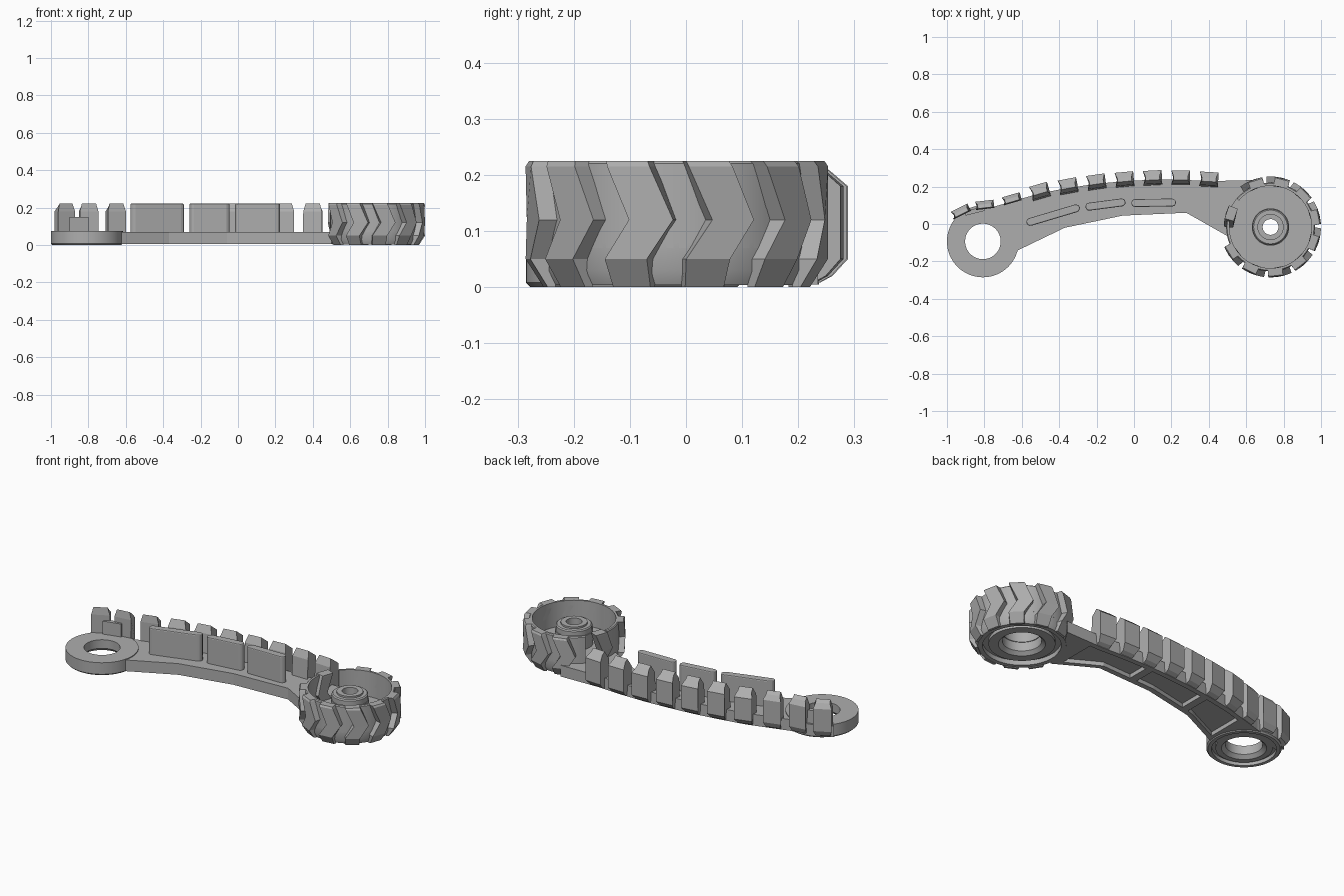
import bpy, bmesh, math
from mathutils import Vector

cube = bpy.data.objects.get("Cube")
if cube:
    bpy.data.objects.remove(cube)

GREY = (0.42, 0.42, 0.42, 1)
grey = bpy.data.materials.new("plain grey")
grey.use_nodes = True
grey.diffuse_color = GREY
grey.node_tree.nodes["Principled BSDF"].inputs["Base Color"].default_value = GREY


def loft(name, rings, loop=False, smooth=False):
    """Skin a row of equal rings, capping the ends unless it loops."""
    bm = bmesh.new()
    rows = [[bm.verts.new(p) for p in ring] for ring in rings]
    n = len(rows[0])
    pairs = list(zip(rows, rows[1:])) + ([(rows[-1], rows[0])] if loop else [])
    for a, b in pairs:
        for i in range(n):
            j = (i + 1) % n
            bm.faces.new((a[i], a[j], b[j], b[i]))
    if not loop:
        bm.faces.new(rows[0])
        bm.faces.new(rows[-1])
    bmesh.ops.recalc_face_normals(bm, faces=bm.faces)
    mesh = bpy.data.meshes.new(name)
    bm.to_mesh(mesh)
    bm.free()
    mesh.materials.append(grey)
    obj = bpy.data.objects.new(name, mesh)
    bpy.context.collection.objects.link(obj)
    if smooth:
        bpy.ops.object.select_all(action='DESELECT')
        obj.select_set(True)
        bpy.context.view_layer.objects.active = obj
        bpy.ops.object.shade_smooth_by_angle(angle=math.radians(30))
    return obj


def prism(name, outline, z0, z1):
    return loft(name, [[(x, y, z) for x, y in outline] for z in (z0, z1)])


def polar(centre, r, deg, z):
    a = math.radians(deg)
    return (centre[0] + r * math.cos(a), centre[1] + r * math.sin(a), z)


def lathe(name, centre, profile, start=0, sweep=360, steps=64):
    full = sweep == 360
    angles = [start + sweep * i / steps for i in range(steps if full else steps + 1)]
    rings = [[polar(centre, r, a, z) for r, z in profile] for a in angles]
    return loft(name, rings, loop=full, smooth=True)


def along(path, x):
    """Height and direction of a polyline at x."""
    for (x0, y0), (x1, y1) in zip(path, path[1:]):
        if x <= x1:
            break
    return y0 + (y1 - y0) * (x - x0) / (x1 - x0), Vector((x1 - x0, y1 - y0)).normalized()


# Arm edges
back_edge = [(-0.97, 0.03), (-0.87, 0.08), (-0.74, 0.095), (-0.5, 0.165), (-0.35, 0.193),
             (-0.2, 0.215), (-0.05, 0.229), (0.1, 0.237), (0.25, 0.237), (0.4, 0.229), (0.64, 0.235)]
front_edge = [(-0.63, -0.145), (-0.37, -0.02), (-0.06, 0.045), (0.28, 0.06), (0.5, -0.065)]
wheel_end = [(0.53, 0.02), (0.58, 0.14)]
ring_end = [(-0.67, -0.13), (-0.7, 0.0), (-0.81, 0.04), (-0.94, 0.0)]
arm = prism("arm", back_edge + wheel_end[::-1] + front_edge[::-1] + ring_end, 0.005, 0.07)

# Recessed panels under the arm
for x0, x1 in ((-0.6, -0.345), (-0.3, 0.05), (0.095, 0.46)):
    xs = [x0 + (x1 - x0) * i / 6 for i in range(7)]
    pocket = [(x, along(back_edge, x)[0] - 0.03) for x in xs]
    pocket += [(x, along(front_edge, x)[0] + 0.03) for x in reversed(xs)]
    cutter = prism("panel_cutter", pocket, -0.05, 0.028)
    cutter.hide_render = True
    cut = arm.modifiers.new("panel", 'BOOLEAN')
    cut.operation = 'DIFFERENCE'
    cut.solver = 'EXACT'
    cut.object = cutter
    bpy.context.view_layer.objects.active = arm
    bpy.ops.object.modifier_apply(modifier=cut.name)
    bpy.data.objects.remove(cutter)

# Mounting ring with grooved underside
lathe("mounting_ring", (-0.808, -0.093), [
    (0.192, 0.075), (0.192, 0.008), (0.184, 0), (0.165, 0), (0.165, 0.02), (0.145, 0.02),
    (0.145, 0.006), (0.115, 0.006), (0.095, 0.025), (0.095, 0.075)])

# Upright pads with rounded ends
for a, b in (((-0.575, 0.005), (-0.29, 0.09)), ((-0.26, 0.09), (-0.045, 0.118)),
             ((-0.015, 0.112), (0.225, 0.115))):
    a, b = Vector(a), Vector(b)
    t = (b - a).normalized()
    heading = math.degrees(math.atan2(t.y, t.x))
    r = 0.021
    outline = []
    for c, turn in ((b - t * r, -90), (a + t * r, 90)):
        outline += [polar(c, r, heading + turn + 30 * i, 0)[:2] for i in range(7)]
    pad = prism("upright_pad", outline, 0.06, 0.222)
    bevel = pad.modifiers.new("soft edge", 'BEVEL')
    bevel.width = 0.006
    bevel.segments = 2

# Track blocks along the back edge: (outward, height) profile
block = [(-0.03, 0.06), (0, 0.008), (0.022, 0.02), (0.049, 0.05), (0.049, 0.18),
         (0.018, 0.207), (-0.002, 0.222), (-0.022, 0.18)]
for x in [-0.92, -0.797] + [-0.65 + 0.15 * i for i in range(8)]:
    y, t = along(back_edge, x)
    n = Vector((-t.y, t.x))
    # The end blocks over the ring are thinner
    inside = -0.008 if x < -0.6 else -0.03
    outside = 0.036 if x < -0.6 else 0.049
    rings = []
    for side in (-1, 1):
        ring = []
        for d, z in block:
            half = 0.038 if z > 0.2 or z < 0.03 else 0.05
            d = min(max(d, inside), outside)
            p = Vector((x, y)) + n * d + t * side * half
            ring.append((p.x, p.y, z))
        rings.append(ring)
    loft("track_block", rings)

# Low web joining the two end blocks
prism("end_block_web", [(-0.9, 0.045), (-0.8, 0.07), (-0.8, 0.095), (-0.9, 0.07)], 0.06, 0.15)

# Wheel: base with bored hub, and open-topped wall
hub = (0.73, -0.016)
lathe("wheel_base", hub, [
    (0.237, 0.08), (0.237, 0.03), (0.225, 0.004), (0.2, 0.004), (0.2, 0.03), (0.17, 0.03),
    (0.17, 0.012), (0.12, 0.012), (0.1, 0.03), (0.1, 0.16), (0.042, 0.16), (0.042, 0.205),
    (0.07, 0.205), (0.07, 0.195), (0.09, 0.195), (0.096, 0.189), (0.096, 0.08)])
lathe("wheel_wall", hub, [
    (0.237, 0.07), (0.237, 0.22), (0.232, 0.225), (0.22, 0.225), (0.22, 0.07)],
    start=172, sweep=328)

# Chevron treads: height, outer radius, lean in degrees
levels = [(0, 0.238, 0), (0.05, 0.27, 0), (0.12, 0.27, 10), (0.215, 0.27, 1), (0.225, 0.264, 0)]


def tread(mid, inner, rows):
    rings = []
    for z, r, lean in rows:
        corners = ((inner, -10), (r, -8.5), (r, 8.5), (inner, 10))
        rings.append([polar(hub, rr, mid + lean + w, z) for rr, w in corners])
    loft("chevron_tread", rings)


for k in range(-5, 4):
    tread(12 + 32 * k, 0.225, levels)

# The tread above the arm reaches inside the open wall
tread(161, 0.2, [(0.06, 0.24, 0)] + [(z, 0.25, lean) for z, r, lean in levels[2:]])
